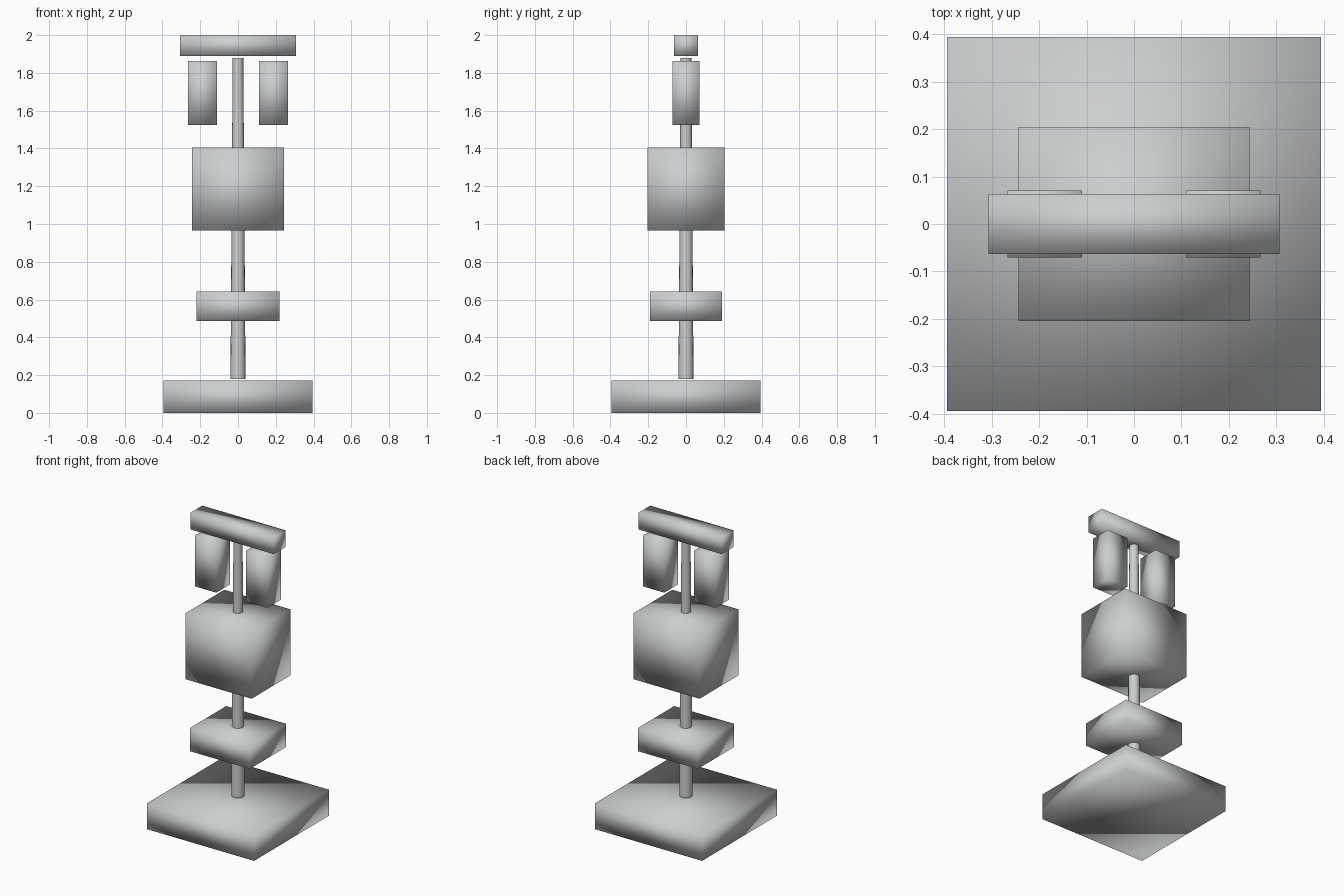
import bpy

if "Cube" in bpy.data.objects:
    bpy.data.objects.remove(bpy.data.objects["Cube"])

metal = bpy.data.materials.new("light_grey")
metal.diffuse_color = (0.6, 0.62, 0.63, 1)
metal.use_nodes = True
metal.node_tree.nodes["Principled BSDF"].inputs["Base Color"].default_value = metal.diffuse_color


def finish(obj, name):
    obj.name = name
    obj.data.materials.append(metal)
    bpy.ops.object.shade_smooth()


def box(name, x, hx, hy, z0, z1):
    """Softly shaded block given by its half sizes and height range."""
    bpy.ops.mesh.primitive_cube_add(size=2, location=(x, 0, (z0 + z1) / 2))
    obj = bpy.context.object
    obj.scale = (hx, hy, (z1 - z0) / 2)
    bpy.ops.object.transform_apply(location=False, rotation=False, scale=True)
    finish(obj, name)


# Base and the blocks threaded on the pole
box("base", 0, 0.394, 0.394, 0, 0.172)
box("lower_block", 0, 0.22, 0.19, 0.487, 0.642)
box("middle_block", 0, 0.243, 0.204, 0.965, 1.404)

# Twin side panels below the top bar
for side, x in (("left", -0.188), ("right", 0.188)):
    box(side + "_panel", x, 0.078, 0.071, 1.525, 1.864)
box("top_bar", 0, 0.307, 0.063, 1.89, 2.0)

# Tapered pole
bpy.ops.mesh.primitive_cone_add(vertices=16, radius1=0.04, radius2=0.028,
                                depth=1.7, location=(0, 0, 1.03))
finish(bpy.context.object, "pole")
bpy.ops.object.shade_smooth_by_angle(angle=0.7)
